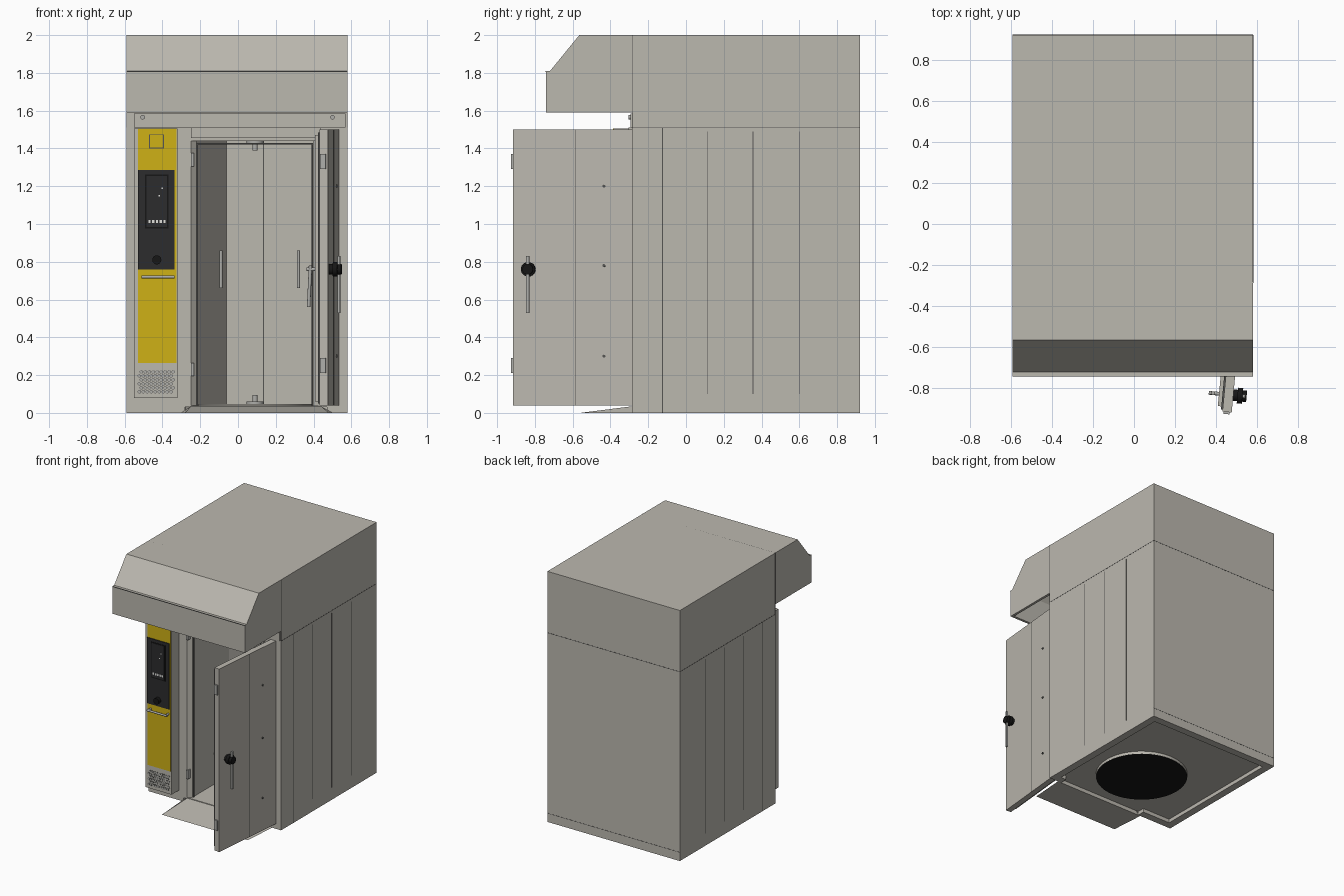
import bpy, bmesh, math
from mathutils import Matrix, Vector

if "Cube" in bpy.data.objects:
    bpy.data.objects.remove(bpy.data.objects["Cube"], do_unlink=True)


def material(name, r, g, b):
    m = bpy.data.materials.new(name)
    m.use_nodes = True
    m.diffuse_color = (r, g, b, 1)
    m.node_tree.nodes["Principled BSDF"].inputs["Base Color"].default_value = (r, g, b, 1)
    return m


STEEL = material("warm grey steel", .50, .48, .43)
METAL = material("handle metal", .42, .42, .40)
YELLOW = material("yellow panel", .62, .44, .008)
BLACK = material("charcoal panel", .025, .025, .027)
DARK = material("black", .008, .008, .008)
SEAM = material("seam grey", .09, .09, .085)
WHITE = material("white marks", .75, .75, .72)

I = Matrix.Identity(4)
# Open door frame: hinge line at the right front corner, slightly less than a right angle
DOOR = Matrix.Translation((.535, -.285, 0)) @ Matrix.Rotation(math.radians(-5.4), 4, 'Z')


def finish(name, bm, mat, M=I, smooth=False):
    bmesh.ops.recalc_face_normals(bm, faces=bm.faces)
    bm.transform(M)
    me = bpy.data.meshes.new(name)
    bm.to_mesh(me)
    bm.free()
    me.materials.append(mat)
    ob = bpy.data.objects.new(name, me)
    bpy.context.collection.objects.link(ob)
    if smooth:
        bpy.ops.object.select_all(action='DESELECT')
        ob.select_set(True)
        bpy.context.view_layer.objects.active = ob
        bpy.ops.object.shade_smooth_by_angle()
    return ob


def add_box(bm, x, y, z):
    lo, hi = Vector((x[0], y[0], z[0])), Vector((x[1], y[1], z[1]))
    size = hi - lo
    bmesh.ops.create_cube(bm, size=1, matrix=Matrix.Translation((lo + hi) / 2)
                          @ Matrix.Diagonal((size.x, size.y, size.z, 1)))


def box(name, x, y, z, mat=STEEL, M=I):
    bm = bmesh.new()
    add_box(bm, x, y, z)
    return finish(name, bm, mat, M)


def prism(name, points, axis, a, b, mat=STEEL, M=I):
    """Extrude an outline: (x, y) along z, or (y, z) along x."""
    bm = bmesh.new()
    place = (lambda p, h: (p[0], p[1], h)) if axis == 'Z' else (lambda p, h: (h, p[0], p[1]))
    low = [bm.verts.new(place(p, a)) for p in points]
    high = [bm.verts.new(place(p, b)) for p in points]
    bm.faces.new(low)
    bm.faces.new(high)
    for i in range(len(points)):
        j = (i + 1) % len(points)
        bm.faces.new((low[i], low[j], high[j], high[i]))
    return finish(name, bm, mat, M)


def add_rod(bm, p, q, r, sides=16):
    p, q = Vector(p), Vector(q)
    turn = (q - p).to_track_quat('Z', 'Y').to_matrix().to_4x4()
    bmesh.ops.create_cone(bm, cap_ends=True, segments=sides, radius1=r, radius2=r,
                          depth=(q - p).length, matrix=Matrix.Translation((p + q) / 2) @ turn)


def rods(name, segments, r, mat=METAL, M=I, sides=16):
    bm = bmesh.new()
    for p, q in segments:
        add_rod(bm, p, q, r, sides)
    return finish(name, bm, mat, M, True)


L, R, F, B = -.59, .58, -.285, .92

# Cabinet walls wrapped around the baking chamber
prism("cabinet_walls", [(L, F), (-.25, F), (-.22, -.26), (-.22, .2), (-.06, .55), (.40, .55),
                        (.40, -.26), (.44, F), (R, F), (R, B), (L, B)], 'Z', .04, 1.44)
box("chamber_ceiling", (L, R), (F, B), (1.44, 1.51))
box("door_header", (-.25, .44), (F - .02, F), (1.455, 1.51))
box("chamber_back_seam", (.133, .138), (.546, .55), (.04, 1.44), SEAM)
for x in (-.215, .392):
    box("chamber_frame_trim", (x - .004, x + .004), (F + .03, F + .04), (.04, 1.43), SEAM)
box("chamber_top_trim", (-.22, .40), (F + .03, F + .04), (1.42, 1.43), SEAM)

# Roof and canopy: one bent profile with closed side cheeks
prism("roof_and_canopy", [(F, 1.51), (F, 1.98), (-.555, 1.98), (-.70, 1.80), (-.72, 1.59), (-.74, 1.59),
                          (-.74, 1.81), (-.72, 1.81), (-.565, 2), (B, 2), (B, 1.51)], 'X', L, R)
for x in (L, R - .02):
    prism("canopy_cheek", [(F, 1.59), (F, 1.99), (-.56, 1.99), (-.715, 1.805), (-.725, 1.59)],
          'X', x, x + .02)
box("canopy_lip_seam", (L, R), (-.743, -.74), (1.805, 1.81), SEAM)
for x in (L - .001, R - .002):
    box("canopy_seam", (x, x + .003), (F - .002, F + .002), (1.51, 2), SEAM)
    box("roof_side_seam", (x, x + .003), (F, B), (1.508, 1.512), SEAM)
box("roof_seam", (L, R), (F - .002, F + .002), (1.998, 2), SEAM)
box("roof_back_seam", (L, R), (B - .002, B + .001), (1.508, 1.512), SEAM)
box("base_back_seam", (L, R), (B - .002, B + .001), (.068, .071), SEAM)
box("front_upper_plate", (-.55, .57), (F - .008, F), (1.51, 1.585))
rods("front_bolts", [((x, F - .02, 1.565), (x, F, 1.565)) for x in (-.505, .5)], .012)

# Vertical joints of the side cladding
bm = bmesh.new()
for x in (L - .001, R - .002):
    for y in (.115, .355, .6):
        add_box(bm, (x, x + .003), (y - .002, y + .002), (.1, 1.49))
    add_box(bm, (x, x + .003), (-.127, -.123), (0, 1.51))
finish("cladding_seams", bm, SEAM)

# Base: floor plate, skirt frame and turntable drum underneath
box("floor_plate", (L, R), (F, B), (.03, .04))
bm = bmesh.new()
for x, y in (((L, L + .06), (F, B)), ((R - .06, R), (F, B)), ((L + .06, R - .06), (B - .06, B)),
             ((L + .06, -.28), (F, F + .06)), ((.47, R - .06), (F, F + .06))):
    add_box(bm, x, y, (0, .03))
finish("base_skirt", bm, STEEL)
rods("drum", [((.06, .16, .008), (.06, .16, .03))], .34, STEEL, sides=64)
rods("drum_underside", [((.06, .16, .005), (.06, .16, .008))], .338, DARK, sides=64)
rods("turntable", [((.09, .16, .04), (.09, .16, .048))], .3, STEEL, sides=48)

# Entry ramp with sloping flanks
bm = bmesh.new()
top = [bm.verts.new(v) for v in ((-.25, F, .035), (.44, F, .035))]
low = [bm.verts.new(v) for v in ((-.30, F, 0), (-.28, -.56, 0), (.48, -.56, 0), (.50, F, 0))]
for f in ((top[0], low[1], low[2], top[1]), (low[0], low[1], top[0]), (top[1], low[2], low[3]),
          low, (low[0], top[0], top[1], low[3])):
    bm.faces.new(f)
finish("entry_ramp", bm, STEEL)

# Chamber fittings
for x, y in ((-.09, .42), (.32, .50)):
    rods("chamber_handle", [((x, y, .66), (x, y, .86)), ((x, y, .67), (x, y + .07, .67)),
                            ((x, y, .85), (x, y + .07, .85))], .008)
rods("rack_pivots", [((.09, .16, 1.42), (.09, .16, 1.44)), ((.09, .16, .04), (.09, .16, .06))], .045)
rods("rack_pins", [((.09, .16, 1.39), (.09, .16, 1.44)), ((.09, .16, .04), (.09, .16, .095))], .014)
for z in (.23, 1.34):
    box("latch_plate", (-.25, -.232), (F - .015, F + .02), (z - .035, z + .035), METAL)

# Control column
C = -.38
box("control_column", (-.55, -.32), (C, F), (.08, 1.505))
box("yellow_front", (-.53, -.325), (C - .006, C), (.265, 1.505), YELLOW)
box("control_panel", (-.53, -.335), (C - .012, C - .004), (.76, 1.285), BLACK)
box("screen_frame", (-.492, -.368), (C - .014, C - .01), (.975, 1.262), DARK)
box("screen", (-.485, -.375), (C - .016, C - .01), (.985, 1.255), BLACK)
for i in range(5):
    x = -.475 + i * .02
    box("screen_key", (x, x + .012), (C - .018, C - .012), (1.005, 1.022), WHITE)
for x, z in ((-.405, 1.185), (-.42, 1.145)):
    box("screen_mark", (x, x + .008), (C - .018, C - .012), (z, z + .008), WHITE)
rods("control_knob", [((-.43, C - .04, .81), (-.43, C, .81))], .024, DARK, sides=24)
box("switch_frame", (-.472, -.392), (C - .008, C - .004), (1.40, 1.475), SEAM)
box("switch_plate", (-.467, -.397), (C - .01, C - .004), (1.405, 1.47), YELLOW)
rods("column_handle", [((-.51, C - .04, .72), (-.335, C - .04, .72)), ((-.50, C - .04, .72), (-.50, C, .72)),
                       ((-.345, C - .04, .72), (-.345, C, .72))], .008)
bm = bmesh.new()
bm2 = bmesh.new()
for row in range(6):
    for col in range(9):
        x, z = -.522 + col * .021 + (row % 2) * .0105, .112 + row * .021
        add_rod(bm, (x, C - .002, z), (x, C, z), .0095, 10)
        add_rod(bm2, (x, C - .003, z), (x, C, z), .0075, 10)
finish("vent_rims", bm, SEAM)
finish("vent_holes", bm2, METAL)

# Open door, built in its own hinge frame
box("door_slab", (-.045, 0), (-.635, 0), (.04, 1.5), M=DOOR)
box("door_inner_panel", (-.07, -.045), (-.61, -.04), (.06, 1.47), M=DOOR)
box("door_gasket", (-.053, -.045), (-.625, -.02), (.05, 1.485), SEAM, DOOR)
box("door_seam", (-.002, .001), (-.302, -.298), (.04, 1.5), SEAM, DOOR)
rods("door_bolts", [((0, -.15, z), (.006, -.15, z)) for z in (.3, .78, 1.2)], .008, SEAM, DOOR)
for z in (.25, 1.33):
    box("door_catch", (-.04, -.01), (-.645, -.635), (z - .04, z + .04), METAL, DOOR)
rods("door_knob", [((0, -.55, .76), (.065, -.55, .76))], .028, DARK, DOOR, 24)
rods("door_knob_collar", [((.02, -.55, .76), (.045, -.55, .76))], .038, DARK, DOOR, 24)
box("door_lever", (.045, .058), (-.558, -.542), (.53, .83), METAL, DOOR)
rods("door_inner_handle", [((-.11, -.55, .56), (-.10, -.55, .78)), ((-.12, -.55, .76), (-.06, -.55, .76))],
     .009, METAL, DOOR)
